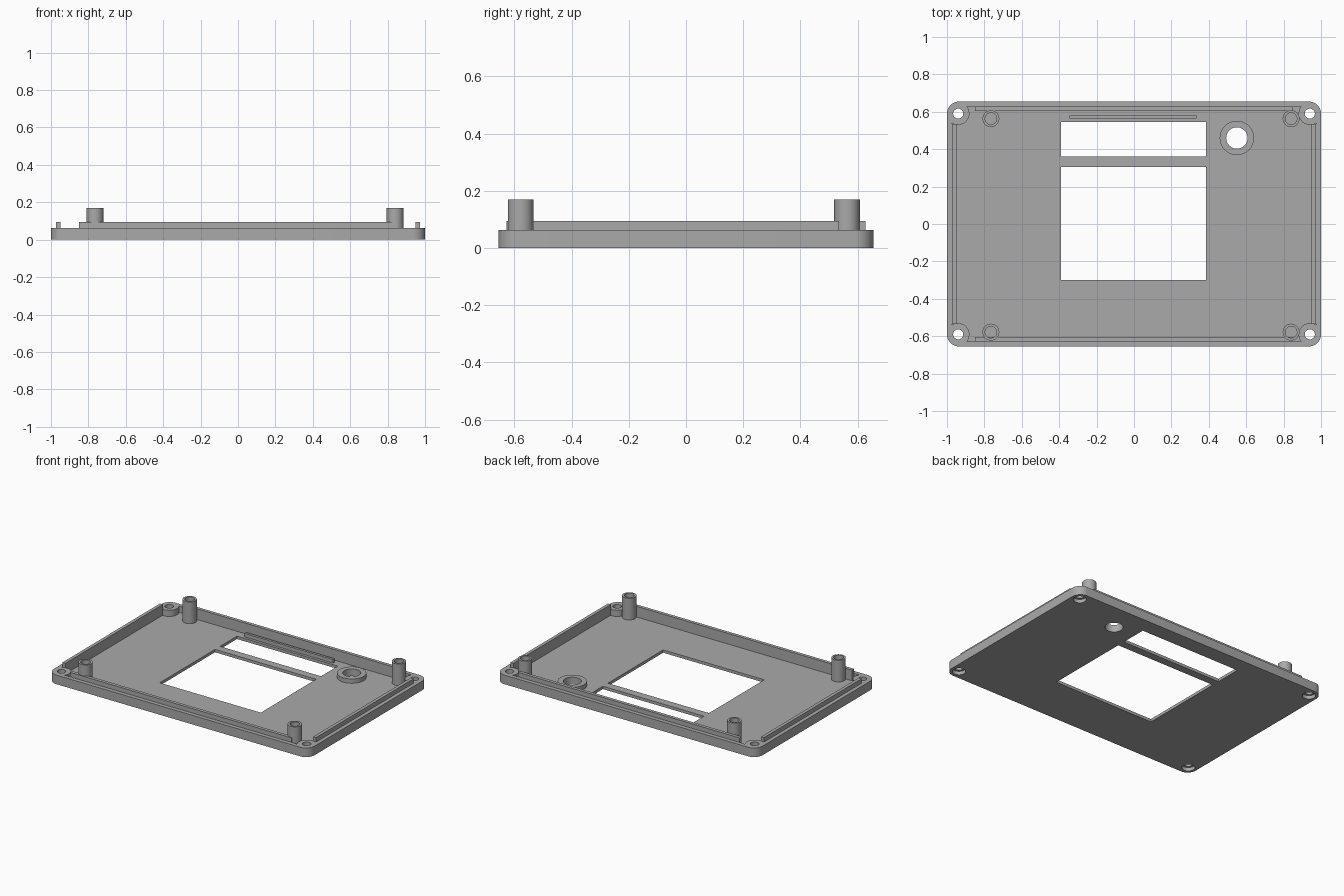
import bpy, bmesh
from math import sin, cos, pi, atan2

cube = bpy.data.objects.get("Cube")
if cube:
    bpy.data.objects.remove(cube, do_unlink=True)

grey = bpy.data.materials.new("grey plastic")
grey.use_nodes = True
grey.diffuse_color = (0.4, 0.4, 0.4, 1)
grey.node_tree.nodes["Principled BSDF"].inputs["Base Color"].default_value = (0.4, 0.4, 0.4, 1)

FLOOR, RIM, LIP, POST = 0.02, 0.063, 0.094, 0.17
HX, HY = 1.0, 0.655              # outer half sizes
IX, IY = 0.973, 0.627            # pocket half sizes
SX, SY, BOSS = 0.94, 0.59, 0.06  # corner screw position and boss radius


def prism(name, pts, z0, z1):
    """Extrude a closed outline from z0 to z1."""
    bm = bmesh.new()
    face = bm.faces.new([bm.verts.new((x, y, z0)) for x, y in pts])
    ext = bmesh.ops.extrude_face_region(bm, geom=[face])
    for v in ext["geom"]:
        if isinstance(v, bmesh.types.BMVert):
            v.co.z = z1
    bmesh.ops.recalc_face_normals(bm, faces=bm.faces)
    mesh = bpy.data.meshes.new(name)
    bm.to_mesh(mesh)
    bm.free()
    mesh.materials.append(grey)
    ob = bpy.data.objects.new(name, mesh)
    bpy.context.collection.objects.link(ob)
    return ob


def arc(cx, cy, r, a0, a1, n):
    return [(cx + r * cos(a0 + (a1 - a0) * i / n), cy + r * sin(a0 + (a1 - a0) * i / n))
            for i in range(n + 1)]


def circle(cx, cy, r, n=32):
    return arc(cx, cy, r, 0, 2 * pi, n)[:-1]


def rect(x0, x1, y0, y1):
    return [(x0, y0), (x1, y0), (x1, y1), (x0, y1)]


def four_corners(quarter):
    """Mirror one corner's points into a full closed loop."""
    loop = []
    for sx, sy in ((1, 1), (-1, 1), (-1, -1), (1, -1)):
        pts = quarter if sx * sy > 0 else quarter[::-1]
        loop += [(sx * x, sy * y) for x, y in pts]
    return loop


def cut(ob, cutters):
    for c in cutters:
        c.hide_render = True
        m = ob.modifiers.new("cut", "BOOLEAN")
        m.operation, m.solver, m.object = "DIFFERENCE", "EXACT", c
    deps = bpy.context.evaluated_depsgraph_get()
    mesh = bpy.data.meshes.new_from_object(ob.evaluated_get(deps))
    ob.modifiers.clear()
    ob.data = mesh
    for c in cutters:
        bpy.data.objects.remove(c, do_unlink=True)


def smooth(ob):
    bpy.ops.object.select_all(action="DESELECT")
    ob.select_set(True)
    bpy.context.view_layer.objects.active = ob
    bpy.ops.object.shade_smooth_by_angle(angle=0.6)


def tube(name, x, y, outer, inner, top):
    ob = prism(name, circle(x, y, outer), FLOOR - 0.004, top)
    cut(ob, [prism("bore", circle(x, y, inner), FLOOR, top + 0.1)])
    smooth(ob)


# Tray: rounded plate with a pocket that leaves a rim and four corner bosses
R = 0.065
tray = prism("tray", four_corners(arc(HX - R, HY - R, R, 0, pi / 2, 10)), 0, RIM)
dx, dy = IX - SX, IY - SY
a0 = atan2(-(BOSS**2 - dx**2) ** 0.5, dx)
a1 = atan2(dy, -(BOSS**2 - dy**2) ** 0.5) - 2 * pi
cutters = [prism("pocket", four_corners(arc(SX, SY, BOSS, a0, a1, 14)), FLOOR, 0.3)]

# Screw holes with wider recesses underneath
for sx in (-1, 1):
    for sy in (-1, 1):
        cutters.append(prism("screw_hole", circle(sx * SX, sy * SY, 0.027), -0.1, 0.3))
        cutters.append(prism("screw_recess", circle(sx * SX, sy * SY, 0.042), -0.1, 0.025))

# Openings through the floor
KX, KY = 0.55, 0.46
cutters.append(prism("screen_opening", rect(-0.39, 0.385, -0.3, 0.305), -0.1, 0.3))
cutters.append(prism("slot_opening", rect(-0.39, 0.385, 0.36, 0.545), -0.1, 0.3))
cutters.append(prism("knob_hole", circle(KX, KY, 0.057), -0.1, 0.3))
cut(tray, cutters)
smooth(tray)

# Raised lips just inside the rim
T, Z0 = 0.023, FLOOR - 0.004
for s, side in ((1, "left"), (-1, "right")):
    xs = sorted((s * (IX - T), s * IX))
    prism(side + "_lip", rect(*xs, -0.535, 0.535), Z0, LIP)
for s, side in ((1, "back"), (-1, "front")):
    ys = sorted((s * (IY - T), s * IY))
    prism(side + "_lip", rect(-0.85, 0.85, *ys), Z0, LIP)

# Ridge behind the slot, collar round the knob hole, and mounting posts
prism("slot_ridge", rect(-0.345, 0.335, 0.563, 0.58), Z0, 0.045)
tube("knob_collar", KX, KY, 0.092, 0.057, 0.05)
cut(bpy.data.objects["knob_collar"],
    [prism("collar_bore", circle(KX, KY, 0.057), -0.1, 0.3)])
smooth(bpy.data.objects["knob_collar"])
for x, xn in ((-0.765, "right"), (0.84, "left")):
    for y, yn in ((-0.578, "front"), (0.563, "back")):
        tube(f"{yn}_{xn}_post", x, y, 0.045, 0.031, POST)
